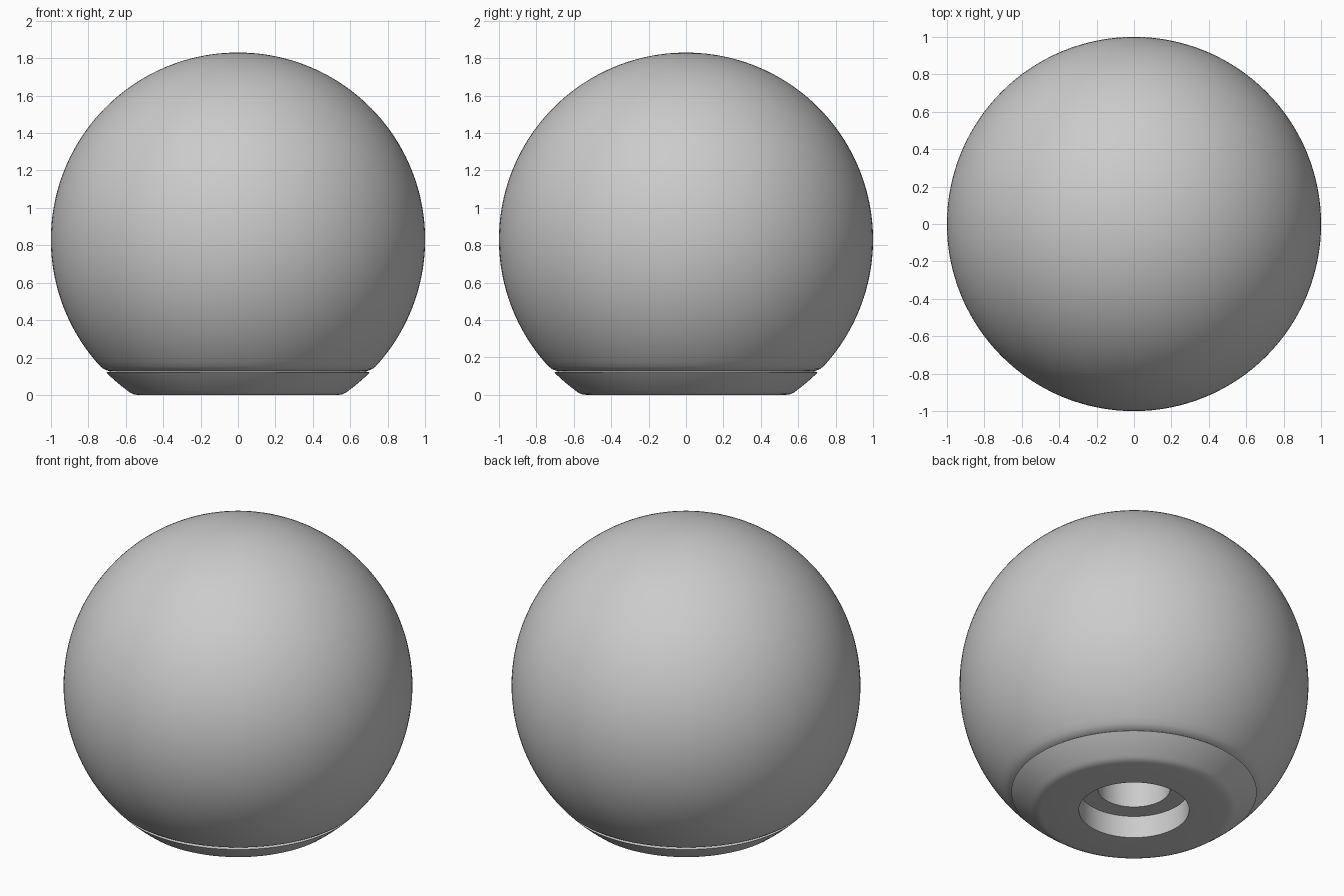
import bpy, bmesh
from math import sin, cos, asin, acos, pi, radians, sqrt

if "Cube" in bpy.data.objects:
    bpy.data.objects.remove(bpy.data.objects["Cube"])

CZ = 0.83      # sphere centre height
SEG = 128


def on_sphere(z):
    return (sqrt(1 - (z - CZ) ** 2), z)


def arc(z0, z1, n):
    a0, a1 = (asin(max(-1, min(1, z - CZ))) for z in (z0, z1))
    return [(cos(a0 + (a1 - a0) * i / n), CZ + sin(a0 + (a1 - a0) * i / n))
            for i in range(n + 1)]


def lathe(name, profile, closed=False):
    bm = bmesh.new()
    vs = [bm.verts.new((r, 0, z)) for r, z in profile]
    edges = [bm.edges.new(p) for p in zip(vs, vs[1:])]
    if closed:
        edges.append(bm.edges.new((vs[-1], vs[0])))
    bmesh.ops.spin(bm, geom=vs + edges, cent=(0, 0, 0), axis=(0, 0, 1),
                   angle=2 * pi, steps=SEG)
    bmesh.ops.remove_doubles(bm, verts=bm.verts, dist=1e-5)
    bmesh.ops.recalc_face_normals(bm, faces=bm.faces)
    me = bpy.data.meshes.new(name)
    bm.to_mesh(me)
    bm.free()
    ob = bpy.data.objects.new(name, me)
    bpy.context.collection.objects.link(ob)
    bpy.context.view_layer.objects.active = ob
    ob.select_set(True)
    bpy.ops.object.shade_smooth_by_angle(angle=radians(22))
    ob.select_set(False)
    return ob


# Ball body: blind bore, flat underside, chamfered lip, spherical shell
bore = [(0, 0.55), (0.207, 0.55), (0.207, 0.14), (0.67, 0.14), (0.685, 0.127)]
lip = [(0.70, 0.131), (0.718, 0.139)]
lathe("ball_body", bore + lip + arc(0.152, CZ + 1, 64)[:-1] + [(0, CZ + 1)])

# Base ring: continues the sphere below the seam, with a rounded foot
foot = [(0.316, 0), (0.535, 0), (0.56, 0.004), (0.58, 0.0145)]
rim = [(0.70, 0.122), (0.685, 0.125), (0.67, 0.14), (0.316, 0.14)]
lathe("base_ring", foot + arc(0.026, 0.119, 8) + rim, closed=True)
